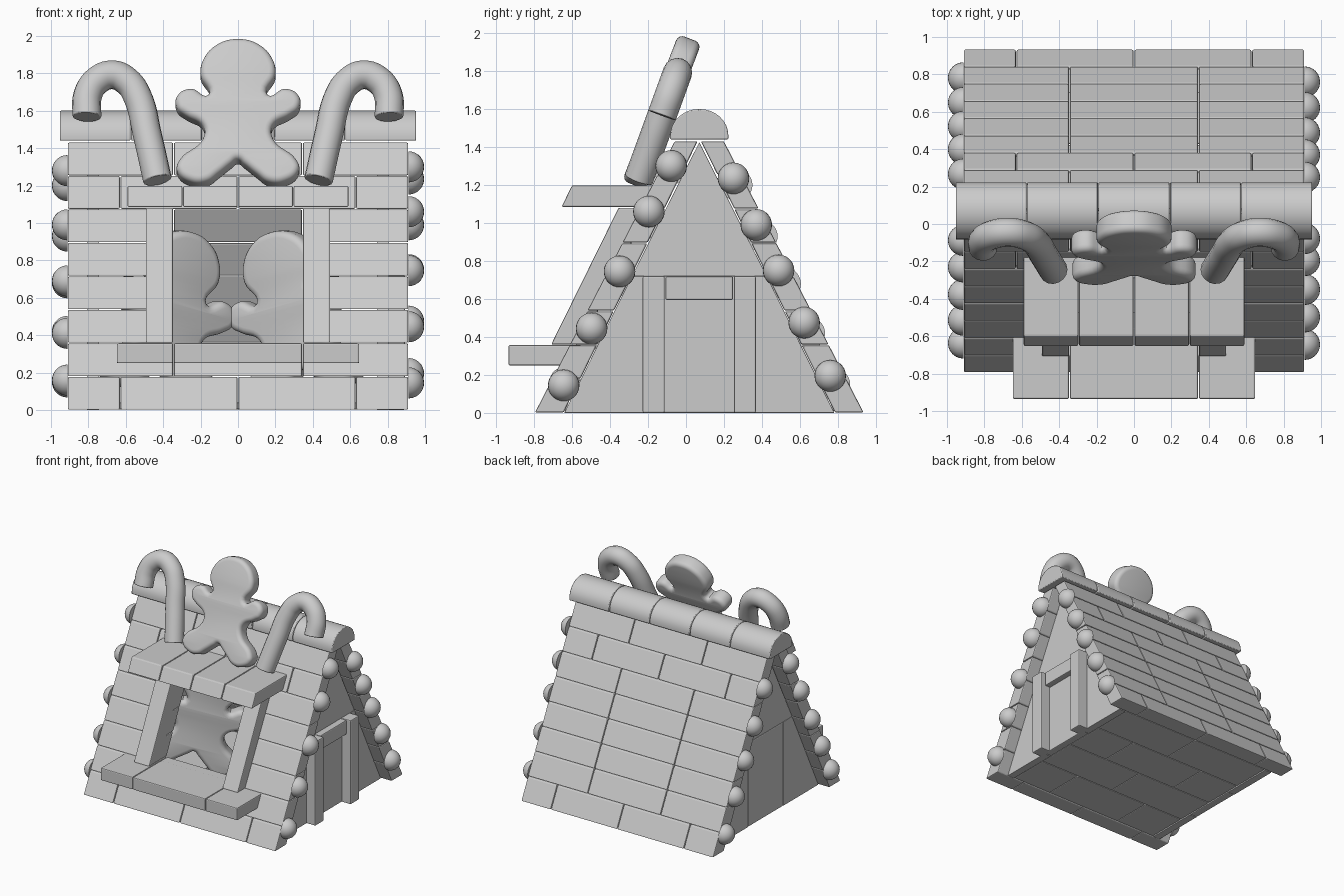
import bpy, bmesh, math
from mathutils import Matrix

cube = bpy.data.objects.get("Cube")
if cube:
    bpy.data.objects.remove(cube, do_unlink=True)

grey = bpy.data.materials.new("plain_grey")
grey.use_nodes = True
grey.diffuse_color = (0.6, 0.6, 0.6, 1)
grey.node_tree.nodes["Principled BSDF"].inputs["Base Color"].default_value = (0.6, 0.6, 0.6, 1)

MID = 0.07        # y of the ridge line
ROW = 0.179       # height of a brick course
GAP = 0.002


def add(name, mesh):
    ob = bpy.data.objects.new(name, mesh)
    bpy.context.collection.objects.link(ob)
    mesh.materials.clear()
    mesh.materials.append(grey)
    return ob


def smooth(ob, angle=35):
    bpy.ops.object.select_all(action='DESELECT')
    ob.select_set(True)
    bpy.context.view_layer.objects.active = ob
    bpy.ops.object.shade_smooth_by_angle(angle=math.radians(angle))


def soften(ob, width):
    mod = ob.modifiers.new("soft_edges", 'BEVEL')
    mod.width, mod.segments, mod.limit_method = width, 2, 'ANGLE'


def prism(name, profile, x0, x1, bevel=0.008):
    """Extrude a (y, z) profile from x0 to x1."""
    n = len(profile)
    verts = [(x, y, z) for x in (x0 + GAP, x1 - GAP) for y, z in profile]
    faces = [tuple(range(n)), tuple(range(2 * n - 1, n - 1, -1))]
    faces += [(i, i + n, (i + 1) % n + n, (i + 1) % n) for i in range(n)]
    mesh = bpy.data.meshes.new(name)
    mesh.from_pydata(verts, [], faces)
    bm = bmesh.new()
    bm.from_mesh(mesh)
    bmesh.ops.recalc_face_normals(bm, faces=bm.faces)
    bm.to_mesh(mesh)
    bm.free()
    ob = add(name, mesh)
    soften(ob, bevel)
    return ob


def box(name, x0, x1, y0, y1, z0, z1):
    return prism(name, [(y0 + GAP, z0), (y1 - GAP, z0), (y1 - GAP, z1), (y0 + GAP, z1)], x0, x1)


def curve_mesh(name, points, cyclic, matrix, **settings):
    """Smooth curve through the points, turned into a mesh."""
    cu = bpy.data.curves.new(name, 'CURVE')
    for key, value in settings.items():
        setattr(cu, key, value)
    sp = cu.splines.new('BEZIER')
    sp.bezier_points.add(len(points) - 1)
    sp.use_cyclic_u = cyclic
    for bp, (x, y) in zip(sp.bezier_points, points):
        bp.co = (x, y, 0)
        bp.handle_left_type = bp.handle_right_type = 'AUTO'
    tmp = bpy.data.objects.new(name + "_curve", cu)
    bpy.context.collection.objects.link(tmp)
    bpy.context.view_layer.update()
    mesh = bpy.data.meshes.new_from_object(tmp.evaluated_get(bpy.context.evaluated_depsgraph_get()))
    bpy.data.objects.remove(tmp, do_unlink=True)
    mesh.transform(matrix)
    bm = bmesh.new()
    bm.from_mesh(mesh)
    bmesh.ops.remove_doubles(bm, verts=bm.verts, dist=0.0002)
    bm.to_mesh(mesh)
    bm.free()
    ob = add(name, mesh)
    smooth(ob, 40)
    return ob


def outer(z):
    return 0.866 - 0.515 * z


def inner(z):
    return 0.715 - 0.494 * z


# Roof bricks, with a window opening in the front slope
wide = [-0.912, -0.63, 0, 0.63, 0.912]
narrow = [-0.912, -0.345, 0.345, 0.912]
for side, label in ((-1, "front"), (1, "back")):
    for row in range(8):
        cuts = wide if row in (0, 6) else narrow
        z0, z1 = row * ROW + GAP, (row + 1) * ROW - GAP
        profile = [(MID + side * f(z), z) for f, z in
                   ((outer, z0), (inner, z0), (inner, z1), (outer, z1))]
        for i, (a, b) in enumerate(zip(cuts, cuts[1:])):
            if side < 0 and 2 <= row <= 5 and i == 1:
                continue
            prism(f"{label}_roof_brick", profile, a, b)

# Rounded ridge caps
arc = [(MID + 0.153 * math.cos(t * math.pi / 16), 1.46 + 0.14 * math.sin(t * math.pi / 16))
       for t in range(17)]
dome = [(MID + 0.153, 1.44)] + arc + [(MID - 0.153, 1.44)]
for i in range(5):
    smooth(prism("ridge_cap", dome, -0.955 + 0.382 * i, -0.573 + 0.382 * i, 0.006))


# Gable walls
def half(z):
    return inner(z) - 0.004


TOP = 0.72
for s, label in ((1, "left"), (-1, "right")):
    x0, x1 = sorted((s * 0.74, s * 0.81))
    prism(f"{label}_gable_top", [(MID - half(TOP), TOP), (MID + half(TOP), TOP), (MID, 1.425)],
          x0, x1, 0.003)
    for t in (-1, 1):
        prism(f"{label}_gable_panel", [(MID + t * half(0), 0), (MID + t * 0.24, 0),
                                       (MID + t * 0.24, TOP), (MID + t * half(TOP), TOP)], x0, x1, 0.003)
    box(f"{label}_door_panel", x0, x1, MID - 0.24, MID + 0.24, 0, TOP)

# Door frame on one gable
for y in (-0.23, 0.25):
    box("door_post", 0.78, 0.895, y, y + 0.12, 0, TOP)
box("door_lintel", 0.78, 0.86, -0.11, 0.25, 0.595, 0.718)

# Floor slabs between the walls
for r in range(4):
    cuts = [-0.74, 0, 0.74] if r % 2 else [-0.74, -0.36, 0.36, 0.74]
    for a, b in zip(cuts, cuts[1:]):
        box("floor_slab", a, b, -0.64 + 0.355 * r, -0.285 + 0.355 * r, 0.003, 0.04)

# Window frame, sill and awning
for x in (-0.495, 0.345):
    prism("window_post", [(-0.71, 0.36), (-0.55, 0.36), (-0.195, 1.08), (-0.355, 1.08)], x, x + 0.15)
sill = [-0.65, -0.345, 0.345, 0.65]
for a, b in zip(sill, sill[1:]):
    prism("sill_brick", [(-0.935, 0.25), (-0.6, 0.25), (-0.55, 0.357), (-0.935, 0.357)], a, b)
for i in range(4):
    x = -0.592 + 0.296 * i
    prism("awning_brick", [(-0.655, 1.085), (-0.2, 1.085), (-0.15, 1.198), (-0.6, 1.198)], x, x + 0.296)

# Domed sweets stuck on the roof ends
heights = {(1, -1): (0.145, 0.445, 0.745, 1.06, 1.3), (1, 1): (0.195, 0.475, 0.75, 0.99, 1.235),
           (-1, -1): (0.16, 0.41, 0.69, 0.99, 1.28), (-1, 1): (0.15, 0.42, 0.68, 0.93, 1.2)}
for (sx, sy), zs in heights.items():
    for z in zs:
        bm = bmesh.new()
        bmesh.ops.create_uvsphere(bm, u_segments=24, v_segments=14, radius=0.083)
        cut = bmesh.ops.bisect_plane(bm, geom=bm.verts[:] + bm.edges[:] + bm.faces[:], plane_co=(0, 0, 0),
                                     plane_no=(-sx, 0, 0), clear_outer=True)["geom_cut"]
        bmesh.ops.contextual_create(bm, geom=[g for g in cut if isinstance(g, bmesh.types.BMEdge)])
        bmesh.ops.recalc_face_normals(bm, faces=bm.faces)
        mesh = bpy.data.meshes.new("domed_sweet")
        bm.to_mesh(mesh)
        bm.free()
        ball = add("domed_sweet", mesh)
        ball.location = (sx * 0.912, MID + sy * (0.785 - 0.49 * z), z)
        smooth(ball)

# Biscuit figures: one leaning on the roof, two standing inside
side_pts = [(0.11, 0.795), (0.185, 0.71), (0.2, 0.62), (0.16, 0.505), (0.25, 0.54), (0.325, 0.5),
            (0.325, 0.43), (0.28, 0.39), (0.185, 0.325), (0.19, 0.25), (0.315, 0.13),
            (0.325, 0.07), (0.25, 0.008), (0.165, 0.008), (0.1, 0.055), (0.035, 0.11)]
outline = [(0, 0.825)] + side_pts + [(0, 0.135)] + [(-x, y) for x, y in reversed(side_pts)]
upright = Matrix.Rotation(math.pi / 2, 4, 'X')


def figure(name, matrix):
    curve_mesh(name, outline, True, matrix, dimensions='2D', fill_mode='BOTH', extrude=0.03,
               bevel_depth=0.035, bevel_resolution=3, offset=-0.035, resolution_u=6)


def leaning(y, degrees):
    return Matrix.Translation((0, y, 1.2)) @ Matrix.Rotation(math.radians(-degrees), 4, 'X') @ upright


figure("roof_figure", leaning(-0.275, 21))
for x, s in ((-0.455, 1), (0.385, -1)):
    figure("inside_figure", Matrix.Translation((x, 0, 0.07))
           @ Matrix.Rotation(s * math.radians(30), 4, 'Z') @ Matrix.Scale(1.1, 4)
           @ upright @ Matrix.Rotation(-s * math.radians(14), 4, 'Z'))

# Candy sticks leaning on the roof
path = [(0.43, 0.03), (0.485, 0.29), (0.535, 0.5), (0.59, 0.59), (0.67, 0.63),
        (0.755, 0.595), (0.803, 0.515), (0.808, 0.39)]
for s in (-1, 1):
    stick = curve_mesh("candy_stick", [(s * x, y) for x, y in path], False, leaning(-0.26, 20),
                       dimensions='3D', bevel_depth=0.077, bevel_resolution=6,
                       use_fill_caps=True, resolution_u=8)
    soften(stick, 0.02)
